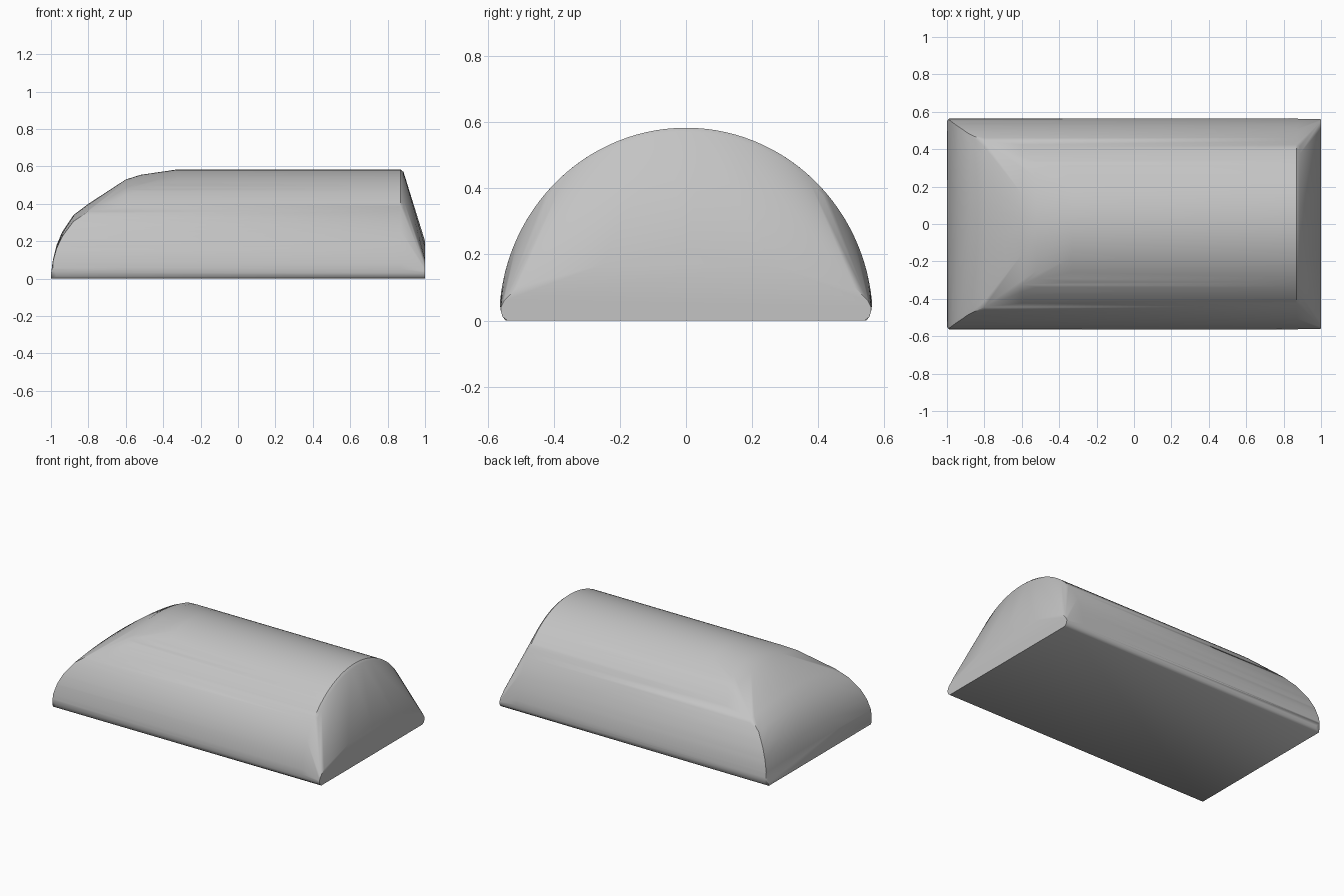
import bpy, bmesh, math

cube = bpy.data.objects.get("Cube")
if cube:
    bpy.data.objects.remove(cube, do_unlink=True)

HALF_W, HEIGHT = 0.565, 0.583

grey = bpy.data.materials.new("light grey")
grey.use_nodes = True
colour = (0.55, 0.55, 0.55, 1)
grey.diffuse_color = colour
grey.node_tree.nodes["Principled BSDF"].inputs["Base Color"].default_value = colour


def arch_y(z):
    """Half width of the round vault at height z."""
    return HALF_W * math.sqrt(max(0, 1 - (z / HEIGHT) ** 2))


def section(x, top, crown=0.1, steps=14):
    """Vault cross-section at x, cut off by a slightly domed top."""
    shoulder = top * (1 - crown)
    width = arch_y(shoulder)
    pts = []
    for i in range(steps + 1):
        t = i / steps
        pts.append((x, t * width, top * (1 - crown * t * t)))
        z = 0.05 + t * (shoulder - 0.05)
        if z <= shoulder:
            pts.append((x, arch_y(z), z))
    return pts


def vault(x, scale=1.0, steps=28):
    """Complete round vault section at x."""
    angles = [math.radians(5 + 85 * i / steps) for i in range(steps + 1)]
    return [(x, HALF_W * scale * math.cos(a), HEIGHT * scale * math.sin(a)) for a in angles]


points = []

# Rounded sloping nose
for x, top in [(-0.99, 0.1), (-0.97, 0.18), (-0.94, 0.25), (-0.88, 0.34),
               (-0.8, 0.4), (-0.6, 0.53), (-0.52, 0.555)]:
    points += section(x, top)
points += [(-1, 0.55, 0.02), (-1, 0.545, 0)]

# Straight barrel with a softened rim
points += vault(-0.33) + vault(0.87) + vault(0.885, 0.978)

# Low upright tail face
points += [(1, 0, 0.2), (1, 0.25, 0.17), (1, 0.51, 0.1), (1, 0.55, 0.06),
           (1, 0.56, 0.04), (1, 0.555, 0.015)]

# Flat base with small rounded lower edges
for x in (-0.97, 1):
    points += [(x, 0.54, 0), (x, 0.555, 0.012), (x, 0.56, 0.03)]

# Mirror across the centre line and wrap into one convex shell
bm = bmesh.new()
for x, y, z in points:
    for side in (1, -1):
        bm.verts.new((x, side * y, z))
bmesh.ops.remove_doubles(bm, verts=bm.verts[:], dist=0.0005)
hull = bmesh.ops.convex_hull(bm, input=bm.verts[:])
spare = {v for key in ("geom_interior", "geom_unused") for v in hull[key]
         if isinstance(v, bmesh.types.BMVert)}
bmesh.ops.delete(bm, geom=[v for v in spare if not v.link_faces], context='VERTS')
bmesh.ops.dissolve_limit(bm, angle_limit=math.radians(0.5), verts=bm.verts[:], edges=bm.edges[:])
bmesh.ops.recalc_face_normals(bm, faces=bm.faces[:])

mesh = bpy.data.meshes.new("vaulted_body")
bm.to_mesh(mesh)
bm.free()
mesh.materials.append(grey)
body = bpy.data.objects.new("vaulted_body", mesh)
bpy.context.collection.objects.link(body)

bpy.ops.object.select_all(action='DESELECT')
body.select_set(True)
bpy.context.view_layer.objects.active = body
bpy.ops.object.shade_smooth_by_angle(angle=math.radians(40))
